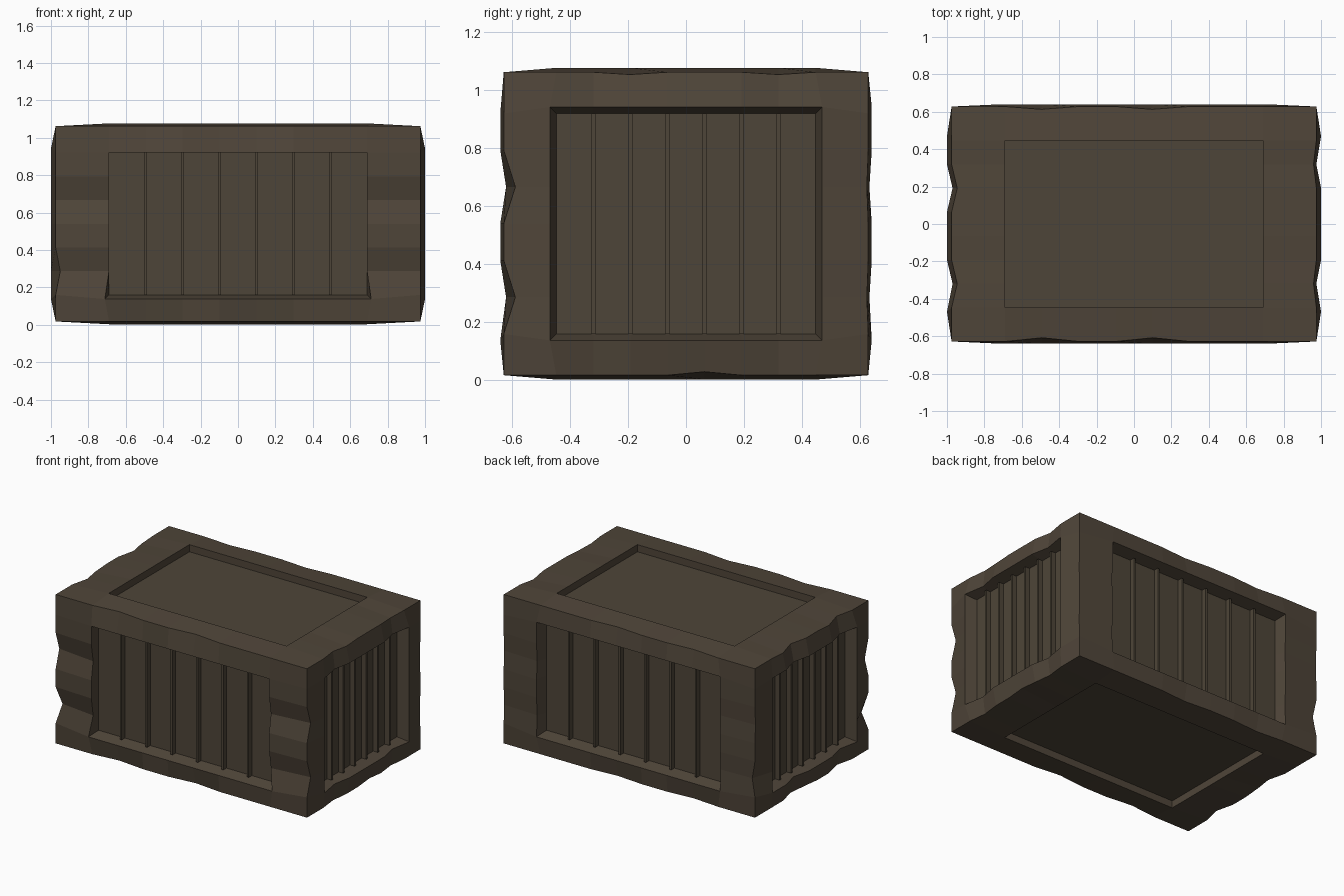
import bpy
import bmesh
from mathutils import Vector

if "Cube" in bpy.data.objects:
    bpy.data.objects.remove(bpy.data.objects["Cube"])


def material(name, rgb):
    m = bpy.data.materials.new(name)
    m.use_nodes = True
    m.diffuse_color = (*rgb, 1)
    m.node_tree.nodes["Principled BSDF"].inputs["Base Color"].default_value = (*rgb, 1)
    return m


frame_wood = material("frame brown", (0.079, 0.060, 0.041))
panel_wood = material("panel brown", (0.076, 0.060, 0.040))

X, Y, Z = range(3)
CENTRE = Vector((0, 0, 0.54))
HALF = Vector((1.0, 0.64, 0.537))        # outer half size, at the opening rims
OPEN = Vector((0.69, 0.447, 0.38))       # half size of the openings
SEGMENTS = (7, 7, 6)
EDGE_WEAR = Vector((0.025, 0.012, 0.015))  # how far the box edges are worn in
SIDE_DEPTH, LID_DEPTH = 0.08, 0.05
BATTEN_WIDTH, BATTEN_HEIGHT = 0.014, 0.035
TAPER = 0.022

# Chips: (face axis, side, direction of edge): grid lines, bite at edge, bite at rim
CHIPS = {
    (X, -1, Y): ((2, 6), 0.03, 0.03),
    (X, 1, Y): ((2, 7), 0.015, 0.025),
    (X, -1, Z): ((2,), 0.025, 0),
    (Y, -1, Z): ((2, 5), 0.04, 0.02),
    (Y, 1, Z): ((2, 5), 0.005, 0.008),
    (Y, -1, X): ((2, 5), 0.02, 0),
    (Y, 1, X): ((2, 5), 0.015, 0),
    (Z, 1, Y): ((3, 7), 0.008, 0),
    (Z, -1, Y): ((5,), 0.012, 0),
}


def line_positions(a):
    n = SEGMENTS[a]
    inner = [OPEN[a] * (2 * i / n - 1) for i in range(n + 1)]
    return [-HALF[a]] + inner + [HALF[a]]


LINES = [line_positions(a) for a in range(3)]
LAST = [len(l) - 1 for l in LINES]


def bite(idx, face, side, along, rim):
    lines, at_edge, at_rim = CHIPS.get((face, side, along), ((), 0, 0))
    if idx[along] not in lines:
        return 0
    return at_rim if rim else at_edge


def grid_point(idx):
    p = Vector([LINES[a][idx[a]] for a in range(3)])
    ends = [a for a in range(3) if idx[a] in (0, LAST[a])]
    sign = [1 if c > 0 else -1 for c in p]
    if len(ends) > 1:
        for a in ends:
            p[a] -= sign[a] * EDGE_WEAR[a]
        if len(ends) == 2:
            along = 3 - sum(ends)
            for a in ends:
                p[a] -= sign[a] * bite(idx, a, sign[a], along, False)
    else:
        face = ends[0]
        front = face == Y and sign[Y] < 0
        for a in range(3):
            if a != face and idx[a] in (1, LAST[a] - 1):
                # the front opening slopes only along its sill
                if face != Z and (not front or idx[Z] == 1):
                    p[a] += sign[a] * TAPER
                p[face] -= sign[face] * bite(idx, face, sign[face], 3 - face - a, True)
    return p + CENTRE


# Worn frame with six recessed openings
bm = bmesh.new()
verts = {}


def vert(idx):
    if idx not in verts:
        verts[idx] = bm.verts.new(grid_point(idx))
    return verts[idx]


openings = []
for face in range(3):
    u, v = (face + 1) % 3, (face + 2) % 3
    for end in (0, LAST[face]):
        hole = []
        for i in range(LAST[u]):
            for j in range(LAST[v]):
                ring = []
                for di, dj in ((0, 0), (1, 0), (1, 1), (0, 1)):
                    idx = [0, 0, 0]
                    idx[face], idx[u], idx[v] = end, i + di, j + dj
                    ring.append(vert(tuple(idx)))
                if end == 0:
                    ring.reverse()
                f = bm.faces.new(ring)
                if 0 < i < LAST[u] - 1 and 0 < j < LAST[v] - 1:
                    hole.append(f)
        openings.append((face, 1 if end else -1, hole))

bm.normal_update()
for face, side, hole in openings:
    bmesh.ops.inset_region(bm, faces=hole, thickness=0.01, use_even_offset=True)
    depth = LID_DEPTH if face == Z else SIDE_DEPTH
    for vt in {vt for f in hole for vt in f.verts}:
        q = vt.co - CENTRE
        for a in range(3):
            if a == face:
                q[a] = side * (HALF[a] - depth)
            else:
                q[a] = min(LINES[a][1:-1], key=lambda c: abs(c - q[a]))
        vt.co = q + CENTRE
    for f in hole:
        f.material_index = 1

mesh = bpy.data.meshes.new("crate_frame")
bm.to_mesh(mesh)
bm.free()
mesh.materials.append(frame_wood)
mesh.materials.append(panel_wood)
frame = bpy.data.objects.new("crate_frame", mesh)
bpy.context.collection.objects.link(frame)


# Thin upright battens dividing the four side panels
def batten_row(name, face, side):
    across = 1 - face
    bm = bmesh.new()
    for line in LINES[across][2:-2]:
        size, pos = Vector(), Vector()
        size[face], size[across], size[Z] = BATTEN_HEIGHT, BATTEN_WIDTH, 2 * OPEN[Z]
        pos[face] = side * (HALF[face] - SIDE_DEPTH + BATTEN_HEIGHT / 2)
        pos[across] = line
        made = bmesh.ops.create_cube(bm, size=1)["verts"]
        bmesh.ops.scale(bm, vec=size, verts=made)
        bmesh.ops.translate(bm, vec=pos + CENTRE, verts=made)
    mesh = bpy.data.meshes.new(name)
    bm.to_mesh(mesh)
    bm.free()
    mesh.materials.append(panel_wood)
    bpy.context.collection.objects.link(bpy.data.objects.new(name, mesh))


batten_row("front_battens", Y, -1)
batten_row("back_battens", Y, 1)
batten_row("right_battens", X, -1)
batten_row("left_battens", X, 1)
